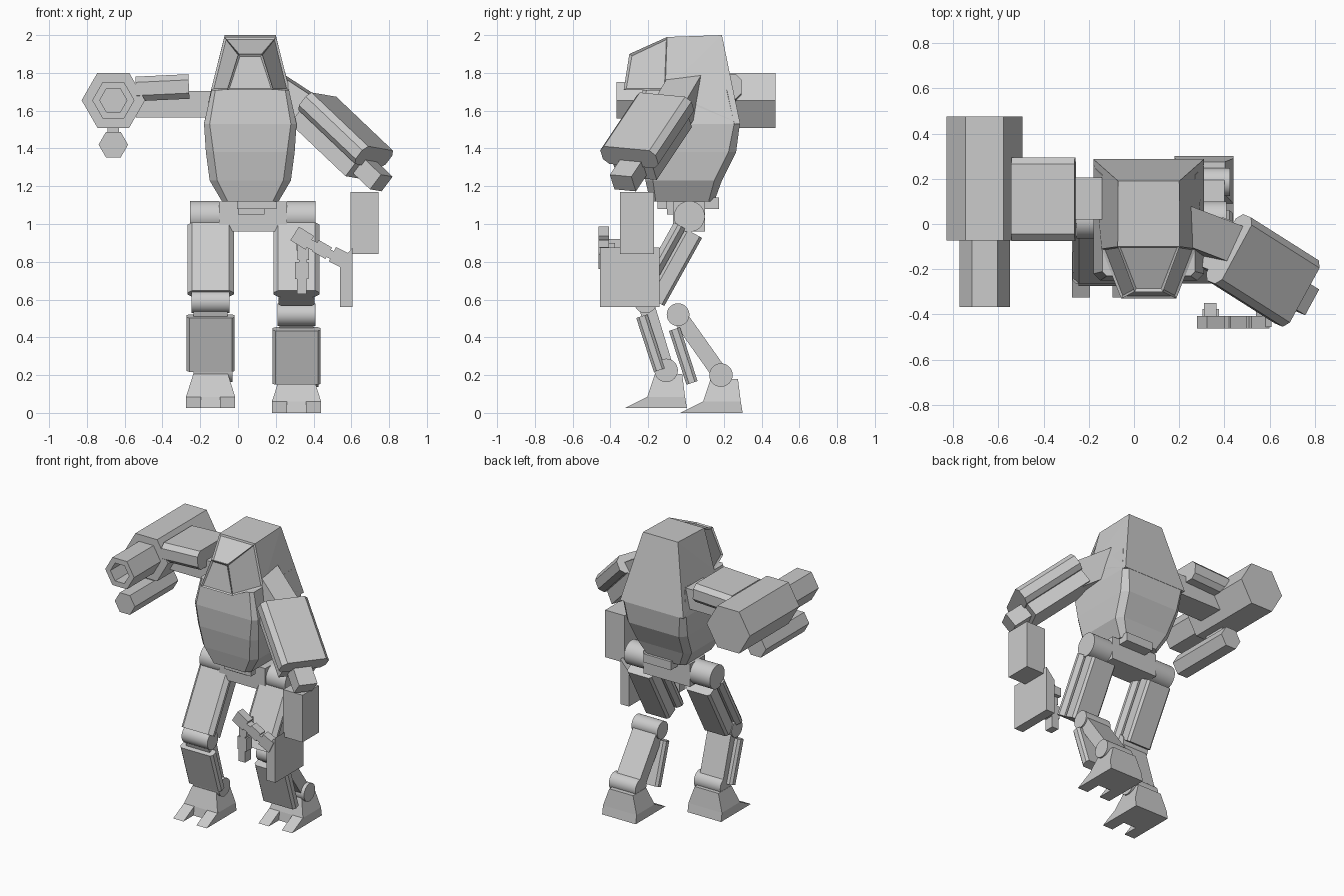
import bpy, bmesh, math
from mathutils import Vector as V

if "Cube" in bpy.data.objects:
    bpy.data.objects.remove(bpy.data.objects["Cube"])

grey = bpy.data.materials.new("hull grey")
grey.diffuse_color = (0.6, 0.6, 0.6, 1)
grey.use_nodes = True
grey.node_tree.nodes["Principled BSDF"].inputs["Base Color"].default_value = grey.diffuse_color
CX = 0.065  # body centre line


def finish(name, bm, smooth=False):
    bmesh.ops.recalc_face_normals(bm, faces=bm.faces)
    me = bpy.data.meshes.new(name)
    bm.to_mesh(me)
    bm.free()
    me.materials.append(grey)
    ob = bpy.data.objects.new(name, me)
    bpy.context.collection.objects.link(ob)
    if smooth:
        bpy.ops.object.select_all(action='DESELECT')
        ob.select_set(True)
        bpy.context.view_layer.objects.active = ob
        bpy.ops.object.shade_smooth_by_angle(angle=math.radians(35))
    return ob


def loft(name, rings, smooth=False):
    """Skin a stack of closed rings and cap both ends."""
    bm = bmesh.new()
    rows = [[bm.verts.new(p) for p in r] for r in rings]
    n = len(rows[0])
    for a, b in zip(rows, rows[1:]):
        for i in range(n):
            j = (i + 1) % n
            bm.faces.new((a[i], a[j], b[j], b[i]))
    bm.faces.new(rows[0])
    bm.faces.new(rows[-1])
    return finish(name, bm, smooth)


def chamfered(x0, x1, y0, y1, c):
    if c == 0:
        return [(x0, y0), (x1, y0), (x1, y1), (x0, y1)]
    return [(x0 + c, y0), (x1 - c, y0), (x1, y0 + c), (x1, y1 - c),
            (x1 - c, y1), (x0 + c, y1), (x0, y1 - c), (x0, y0 + c)]


def beam(name, a, b, side, width, thick, c=0.0, off=0.0):
    """Bar from a to b; off shifts it along its thickness direction."""
    a, b, s = V(a), V(b), V(side)
    u = (b - a).normalized()
    s = (s - u * s.dot(u)).normalized()
    t = u.cross(s)
    sec = chamfered(-width / 2, width / 2, off - thick / 2, off + thick / 2, c)
    return loft(name, [[p + s * x + t * y for x, y in sec] for p in (a, b)])


def box(name, x0, x1, y0, y1, z0, z1):
    return loft(name, [[(x, y, z) for x, y in chamfered(x0, x1, y0, y1, 0)] for z in (z0, z1)])


def cyl_x(name, x0, x1, y, z, r):
    ang = [2 * math.pi * i / 32 for i in range(32)]
    return loft(name, [[(x, y + r * math.cos(t), z + r * math.sin(t)) for t in ang]
                       for x in (x0, x1)], True)


def hexagons(name, x, z, steps):
    """Hexagonal turned part along y from (y, radius) steps."""
    ang = [math.pi * i / 3 for i in range(6)]
    return loft(name, [[(x + r * math.cos(t), y, z + r * math.sin(t)) for t in ang]
                       for y, r in steps])


# Torso: stacked chamfered sections
sections = [(1.12, .15, -.19, .15, .03), (1.23, .215, -.215, .19, .04), (1.38, .235, -.24, .265, .04),
            (1.53, .245, -.25, .285, .03), (1.71, .205, -.23, .235, .02)]
loft("torso", [[(x, y, z) for x, y in chamfered(CX - h, CX + h, y0, y1, c)]
               for z, h, y0, y1, c in sections])

# Cockpit head: mirrored corner points, window panes inset
half = dict(top_back=(.135, .19, 2.0), top=(.137, -.10, 1.99), brow=(.063, -.30, 1.90),
            chin=(.122, -.33, 1.71), cheek=(.208, -.11, 1.71), back=(.245, .287, 1.53),
            low=(.22, -.11, 1.53))
bm = bmesh.new()
L = {k: bm.verts.new((CX - x, y, z)) for k, (x, y, z) in half.items()}
R = {k: bm.verts.new((CX + x, y, z)) for k, (x, y, z) in half.items()}
panes = []
for a, b in (("top", "brow"), ("brow", "chin"), ("chin", "cheek"), ("cheek", "low"),
             ("low", "back"), ("back", "top_back"), ("top_back", "top")):
    f = bm.faces.new((L[a], R[a], R[b], L[b]))
    if b in ("brow", "chin") and a != "chin":
        panes.append(f)
for S in (L, R):
    panes.append(bm.faces.new([S[k] for k in ("top", "brow", "chin", "cheek")]))
    bm.faces.new([S[k] for k in ("top", "cheek", "top_back")])
    bm.faces.new([S[k] for k in ("cheek", "back", "top_back")])
    bm.faces.new([S[k] for k in ("cheek", "low", "back")])
bmesh.ops.recalc_face_normals(bm, faces=bm.faces)
bmesh.ops.inset_individual(bm, faces=panes, thickness=.014, depth=-.01)
finish("cockpit_head", bm)

# Waist and pelvis
box("waist", .0, .14, -.10, .10, 1.05, 1.14)
box("waist_front_bracket", CX - .07, CX + .14, -.15, -.10, 1.08, 1.14)
box("waist_rear_bracket", CX - .07, CX + .14, .08, .175, 1.08, 1.14)
box("pelvis", -.10, .26, -.07, .10, .96, 1.12)


# Legs: (name, centre x, hip x range, knee, ankle, foot y and z shift)
def leg(side, cx, hip, knee, ankle, fy, fz):
    X = (1, 0, 0)
    cyl_x(side + "_hip", hip[0], hip[1], .018, 1.04, .082)
    a, b = (cx, .015, .965), (cx, -.185, .605)
    beam(side + "_thigh", a, b, X, .19, .10, .015, -.03)
    beam(side + "_thigh_plate", a, b, X, .245, .07, .025, .055)
    cyl_x(side + "_knee", cx - .1, cx + .1, knee[0], knee[1], .06)
    k, n = V((cx, *knee)), V((cx, *ankle))
    beam(side + "_shin", k, n, X, .18, .085)
    u = (n - k).normalized()
    u = V((0, .31, -.95))
    p = k + V((0, .0, -.07))
    beam(side + "_shin_plate", p, p + u * .30, X, .255, .062, .015, .02)
    cyl_x(side + "_ankle", cx - .09, cx + .115, ankle[0], ankle[1], .062)
    # Foot block tapering upward, two wedge toes
    loft(side + "_foot", [[(cx + x, y + fy, z + fz) for x, y in chamfered(-h, h, y0, y1, 0)]
                          for z, h, y0, y1 in ((0, .13, .08, .30), (.06, .13, .09, .29),
                                               (.18, .092, .13, .275))])
    for s in (-1, 1):
        prof = [(-.03, 0), (.10, 0), (.10, .065)]
        loft(side + "_toe", [[(cx + s * x, y + fy, z + fz) for y, z in prof] for x in (.05, .13)])


leg("left", .31, (.26, .41), (-.042, .52), (.185, .20), 0, 0)
leg("right", -.145, (-.255, -.10), (-.215, .588), (-.105, .225), -.295, .025)

# Cannon arm
box("cannon_shoulder", -.54, -.10, .02, .205, 1.565, 1.705)
beam("cannon_forearm", (-.54, .11, 1.715), (-.26, .11, 1.728), (0, 1, 0), .37, .13, .03)
hexagons("cannon_body", -.66, 1.655, [(-.073, .168), (.475, .168)])
hexagons("cannon_barrel", -.66, 1.655, [(-.06, .112), (-.367, .112), (-.367, .072), (-.18, .072)])
hexagons("under_gun", -.66, 1.42, [(-.31, .078), (.17, .078)])
box("under_gun_mount", -.69, -.63, -.04, .12, 1.46, 1.53)

# Plated arm
W = (-.13, -.31, 0)
top, end = V((.455, -.125, 1.685)), V((.755, -.315, 1.40))
d = (end - top).normalized()
beam("left_shoulder", (.17, .01, 1.73), (.43, -.09, 1.56), (0, 1, .1), .17, .17)
beam("arm_plate", top, end, W, .335, .12, .03, .06)
beam("arm_core", top, end - d * .01, W, .24, .10, 0, .16)
beam("arm_stub", end - d * .02, end + d * .125, W, .13, .10, 0, .135)

# Hanging blocks and jointed fingers
box("upper_block", .595, .745, -.35, -.17, .84, 1.17)
loft("lower_block", [[(x, y, z) for x, z in ((.54, .56), (.607, .56), (.607, .875), (.54, .80))]
                     for y in (-.455, -.14)])
Y = (0, 1, 0)
for i, (a, b, w) in enumerate([((.30, .95), (.38, .90), .085), ((.37, .90), (.42, .875), .05),
                               ((.41, .885), (.48, .845), .07), ((.47, .85), (.51, .83), .045),
                               ((.50, .84), (.58, .80), .085)]):
    beam("finger_link_%d" % i, (a[0], -.435, a[1]), (b[0], -.435, b[1]), Y, .055, w)
for i, (x, z1, z0, w) in enumerate([(.345, .90, .81, .06), (.342, .81, .79, .04),
                                    (.338, .80, .71, .07), (.338, .72, .63, .05)]):
    box("thumb_link_%d" % i, x - w / 2, x + w / 2, -.44, -.375, z0, z1)
box("finger_knuckle", .31, .365, -.41, -.35, .86, .92)
